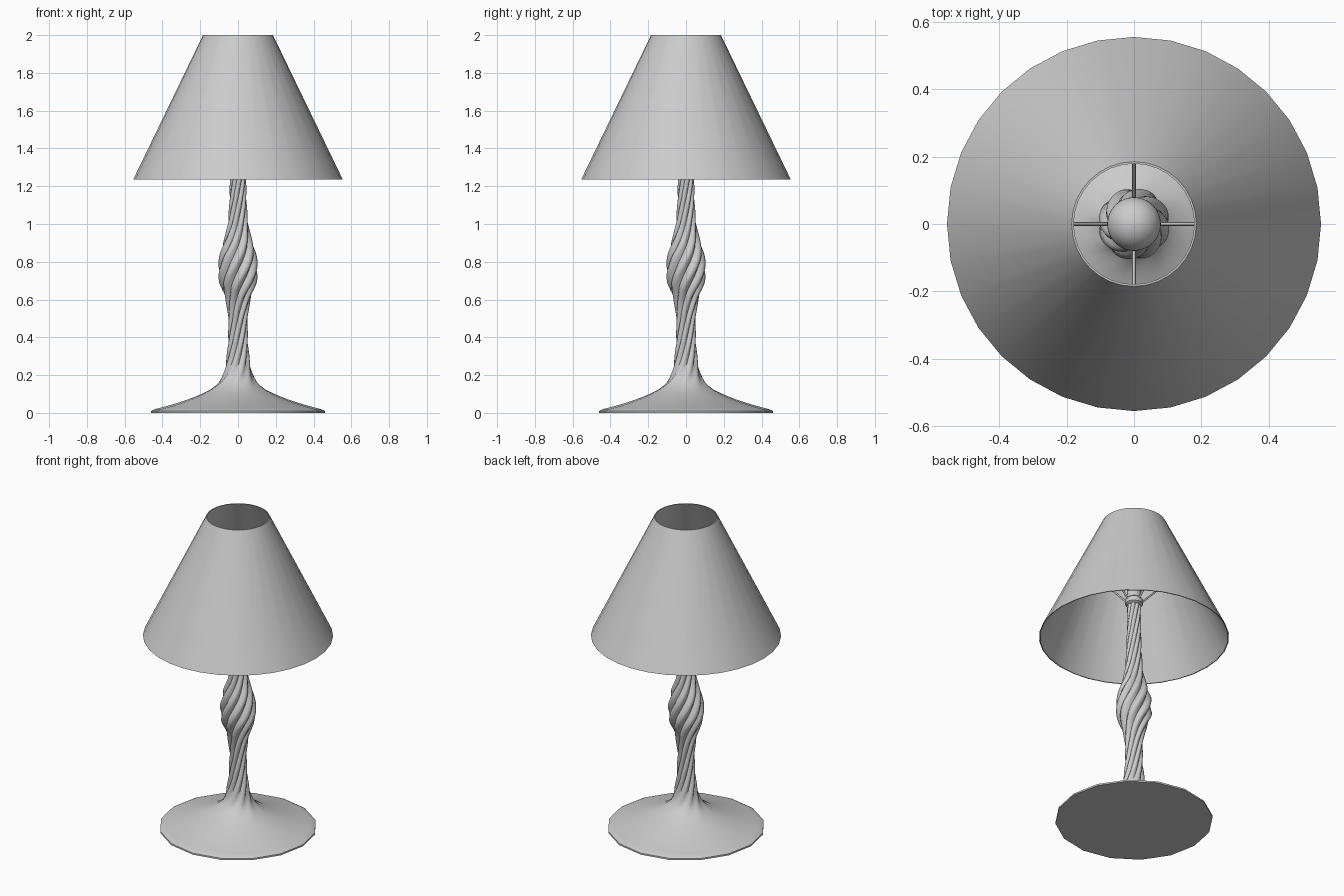
import bpy, bmesh, math
from mathutils import Vector

if "Cube" in bpy.data.objects:
    bpy.data.objects.remove(bpy.data.objects["Cube"])


def make_object(name, bm, angle=40):
    bmesh.ops.recalc_face_normals(bm, faces=bm.faces)
    mesh = bpy.data.meshes.new(name)
    bm.to_mesh(mesh)
    bm.free()
    ob = bpy.data.objects.new(name, mesh)
    bpy.context.collection.objects.link(ob)
    bpy.ops.object.select_all(action='DESELECT')
    ob.select_set(True)
    bpy.context.view_layer.objects.active = ob
    bpy.ops.object.shade_smooth_by_angle(angle=math.radians(angle))
    return ob


def skin(name, rings, caps=True, closed=False, angle=40):
    """Join equal-length rings of points with quads."""
    bm = bmesh.new()
    rows = [[bm.verts.new(p) for p in ring] for ring in rings]
    pairs = list(zip(rows, rows[1:]))
    if closed:
        pairs.append((rows[-1], rows[0]))
    n = len(rows[0])
    for a, b in pairs:
        for j in range(n):
            k = (j + 1) % n
            bm.faces.new((a[j], a[k], b[k], b[j]))
    if caps and not closed:
        bm.faces.new(rows[0])
        bm.faces.new(rows[-1])
    return make_object(name, bm, angle)


def lathe(name, profile, n=32, **kw):
    rings = [[(r * math.cos(2 * math.pi * j / n), r * math.sin(2 * math.pi * j / n), z)
              for j in range(n)] for r, z in profile]
    return skin(name, rings, **kw)


def smooth_profile(pts, steps):
    """Catmull-Rom through (r, z) points."""
    p = [pts[0]] + pts + [pts[-1]]
    out = []
    for a, b, c, d in zip(p, p[1:], p[2:], p[3:]):
        for s in range(steps):
            t = s / steps
            out.append(tuple(0.5 * (2 * b[i] + (c[i] - a[i]) * t
                       + (2 * a[i] - 5 * b[i] + 4 * c[i] - d[i]) * t * t
                       + (3 * b[i] - a[i] - 3 * c[i] + d[i]) * t ** 3) for i in (0, 1)))
    return out + [pts[-1]]


# Flared base running into the twisted, fluted stem
LOBES, SIDES = 8, 32
outline = [(0.445, 0.018), (0.33, 0.05), (0.205, 0.095), (0.12, 0.145), (0.081, 0.20),
           (0.062, 0.29), (0.053, 0.40), (0.053, 0.50), (0.068, 0.60), (0.099, 0.69),
           (0.107, 0.76), (0.096, 0.85), (0.066, 0.95), (0.051, 1.05), (0.044, 1.20),
           (0.042, 1.35), (0.042, 1.46)]
profile = [(0.46, 0.0), (0.46, 0.01)] + smooth_profile(outline, 4)
rings = []
for r, z in profile:
    flute = min(max((z - 0.10) / 0.2, 0), 1)
    facet = 1 - min(max((z - 0.05) / 0.1, 0), 1)
    twist = 6.2 * max(z - 0.12, 0)
    ring = []
    for j in range(SIDES):
        lobe = abs(math.sin(math.pi * j * LOBES / SIDES))
        rr = r * (1 - 0.24 * flute * (1 - lobe))
        if j % 2:  # keep the rim a 16-sided polygon
            rr *= 1 - facet * (1 - math.cos(math.pi / 16))
        a = 2 * math.pi * j / SIDES + twist
        ring.append((rr * math.cos(a), rr * math.sin(a), z))
    rings.append(ring)
skin("twisted_stem_and_base", rings, angle=60)

# Collar and bulb socket
lathe("bulb_socket", [(0.038, 1.445), (0.052, 1.455), (0.052, 1.485), (0.04, 1.495),
                      (0.04, 1.57), (0.033, 1.58)], n=24)

# Light bulb
cz, R = 1.68, 0.08
ball = [(R * math.cos(t), cz + R * math.sin(t))
        for t in (math.radians(-50 + i * 138 / 12) for i in range(13))]
lathe("light_bulb", [(0.03, 1.565), (0.034, 1.595)] + ball, n=24)

# Thin open conical shade
lathe("lamp_shade", [(0.555, 1.235), (0.185, 2.0), (0.179, 2.0), (0.549, 1.235)],
      closed=True)

# Four struts carrying the shade
for i in range(4):
    a = i * math.pi / 2
    d = Vector((math.cos(a), math.sin(a), 0))
    p0 = d * 0.04 + Vector((0, 0, 1.47))
    p1 = d * 0.302 + Vector((0, 0, 1.75))
    axis = (p1 - p0).normalized()
    u = Vector((-d.y, d.x, 0))
    w = axis.cross(u)
    rods = [[p + 0.0055 * (u * math.cos(k * math.pi / 4) + w * math.sin(k * math.pi / 4))
             for k in range(8)] for p in (p0, p1)]
    skin(f"shade_strut_{i + 1}", rods, angle=50)
